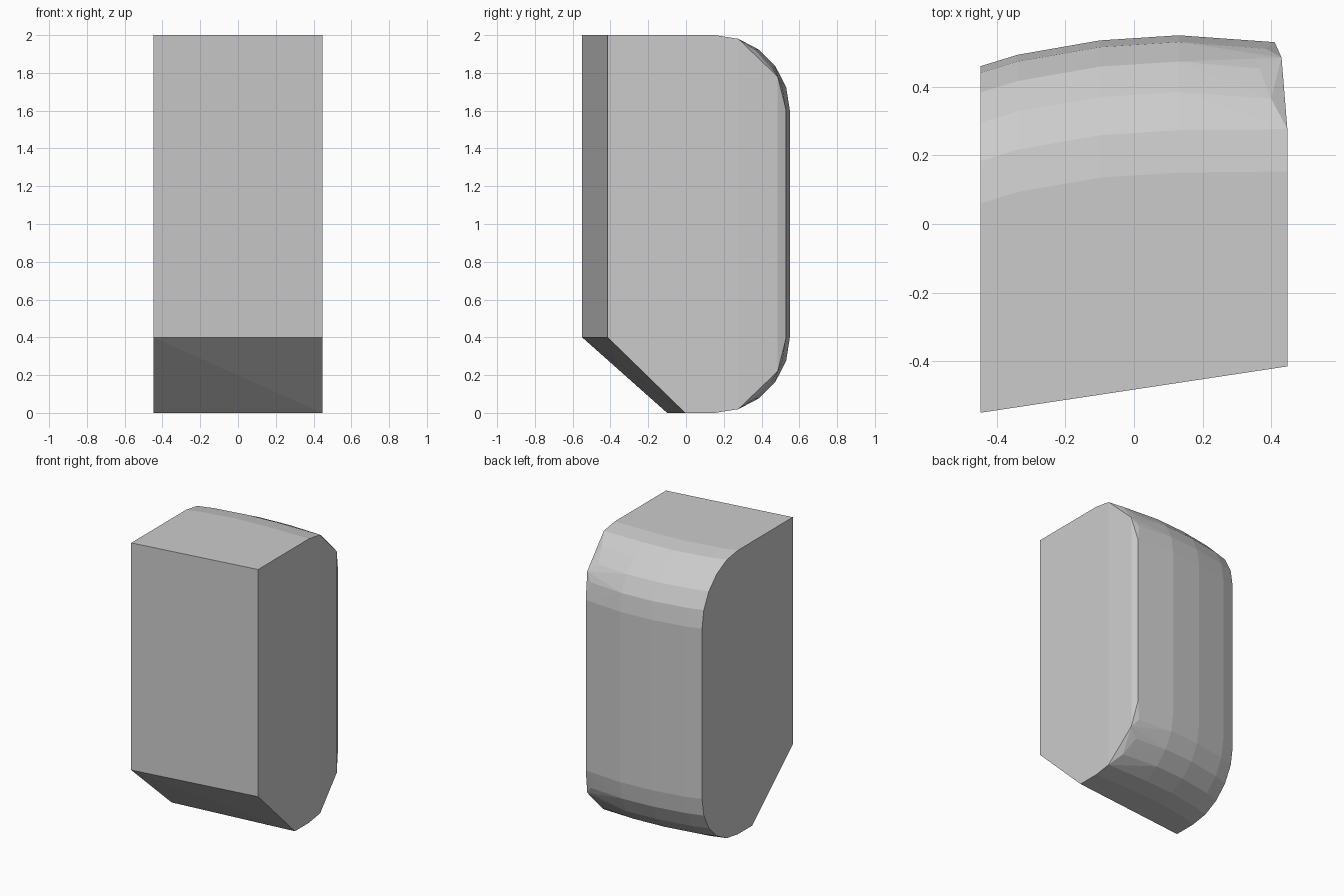
import bpy, bmesh, math

if "Cube" in bpy.data.objects:
    bpy.data.objects.remove(bpy.data.objects["Cube"])

HALF_W = 0.447   # half width
R = 0.4          # radius of the rounded back edges
H = 2.0

grey = bpy.data.materials.new("plain grey")
grey.diffuse_color = (0.6, 0.6, 0.6, 1)
grey.use_nodes = True
grey.node_tree.nodes["Principled BSDF"].inputs["Base Color"].default_value = grey.diffuse_color

points = []


def add_pair(x, y, z):
    """A point and its mirror about mid height."""
    points.append((x, y, z))
    points.append((x, y, H - z))


# bowed back: depth at stations across the width, each swept through a quarter arc
for x, depth in [(-HALF_W, 0.46), (-0.34, 0.493), (-0.1, 0.535), (0.13, 0.55)]:
    for i in range(6):
        a = math.radians(18 * i)
        add_pair(x, depth - R + R * math.sin(a), H - R + R * math.cos(a))

# right end of the back, where the corner is cut in around the arc
for i, x in enumerate([HALF_W, HALF_W, 0.40, 0.365, 0.385, 0.41]):
    a = math.radians(18 * i)
    depth = 0.553 if i < 2 else 0.53
    add_pair(x, depth - R + R * math.sin(a), H - R + R * math.cos(a))
add_pair(0.43, 0.485, 1.78)

# flat slanted front with the undercut toe
for x, y_front, y_toe in [(-HALF_W, -0.55, -0.10), (HALF_W, -0.415, -0.005)]:
    points += [(x, y_front, H), (x, y_front, 0.4), (x, y_toe, 0.0)]

# wrap the outline into one closed solid
bm = bmesh.new()
for p in points:
    bm.verts.new(p)
hull = bmesh.ops.convex_hull(bm, input=bm.verts)
loose = [v for v in bm.verts if not v.link_faces]
bmesh.ops.delete(bm, geom=loose, context='VERTS')
bmesh.ops.dissolve_limit(bm, angle_limit=math.radians(0.5),
                         verts=bm.verts, edges=bm.edges)
bmesh.ops.recalc_face_normals(bm, faces=bm.faces)

mesh = bpy.data.meshes.new("rounded_block")
bm.to_mesh(mesh)
bm.free()
mesh.materials.append(grey)
bpy.context.collection.objects.link(bpy.data.objects.new("rounded_block", mesh))
